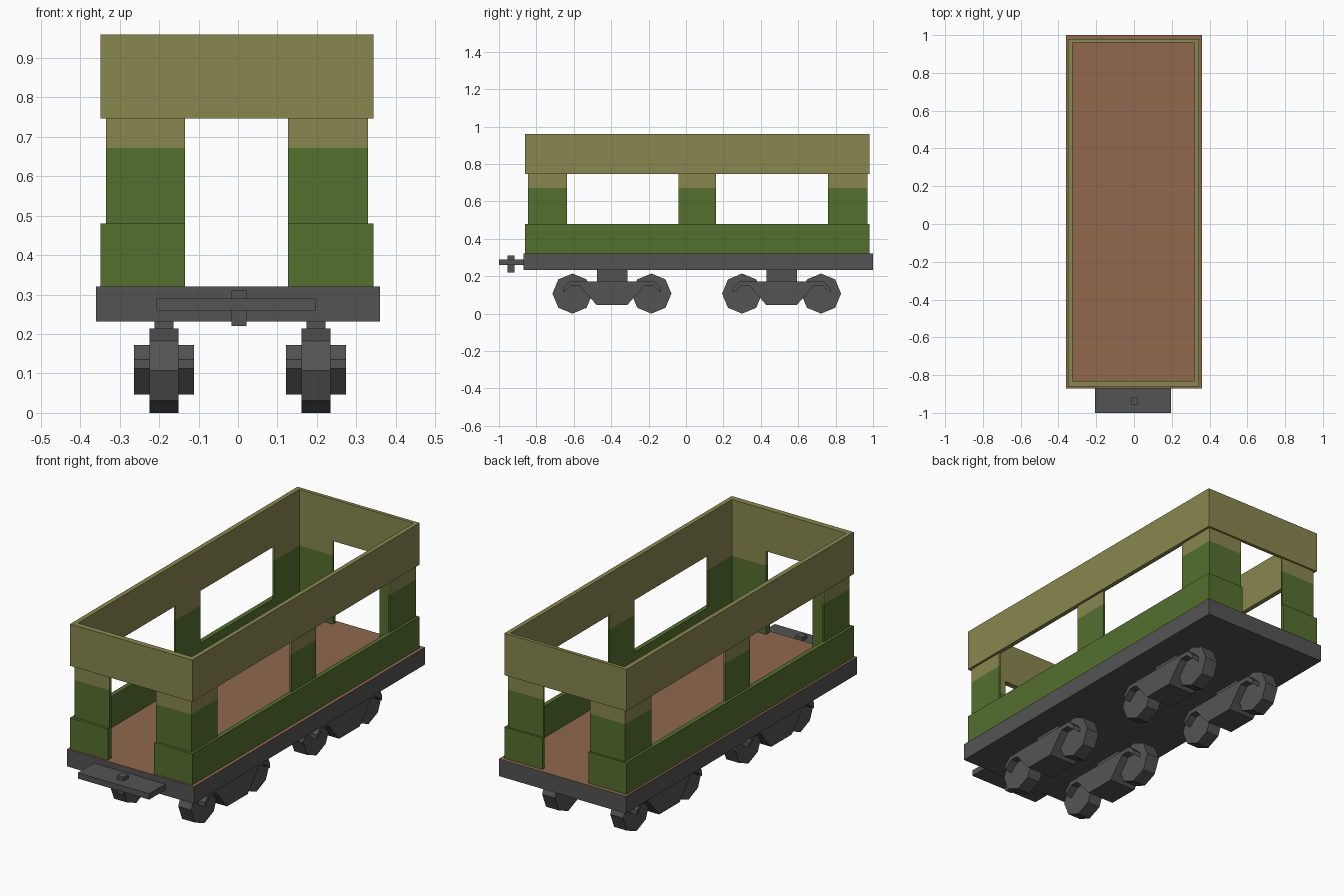
import bpy, bmesh, math
from mathutils import Matrix

if "Cube" in bpy.data.objects:
    bpy.data.objects.remove(bpy.data.objects["Cube"])


def material(name, rgb):
    m = bpy.data.materials.new(name)
    m.diffuse_color = (*rgb, 1)
    m.use_nodes = True
    m.node_tree.nodes["Principled BSDF"].inputs["Base Color"].default_value = m.diffuse_color
    return m


GREY = material("dark grey", (0.088, 0.088, 0.088))
BROWN = material("floor brown", (0.28, 0.14, 0.076))
GREEN = material("leaf green", (0.09, 0.16, 0.028))
OLIVE = material("olive", (0.25, 0.243, 0.08))


def finish(bm, name, *mats):
    bmesh.ops.recalc_face_normals(bm, faces=bm.faces)
    me = bpy.data.meshes.new(name)
    bm.to_mesh(me)
    bm.free()
    for m in mats:
        me.materials.append(m)
    ob = bpy.data.objects.new(name, me)
    bpy.context.collection.objects.link(ob)
    return ob


def boxes(name, spans, *mats):
    """One object from boxes given as (x0, x1, y0, y1, z0, z1)."""
    bm = bmesh.new()
    for x0, x1, y0, y1, z0, z1 in spans:
        mat = (Matrix.Translation(((x0 + x1) / 2, (y0 + y1) / 2, (z0 + z1) / 2))
               @ Matrix.Diagonal((x1 - x0, y1 - y0, z1 - z0, 1)))
        bmesh.ops.create_cube(bm, size=1, matrix=mat)
    return finish(bm, name, *mats)


# chassis with brown deck on top
chassis = boxes("chassis", [(-0.36, 0.36, -0.87, 1.0, 0.232, 0.32)], GREY, BROWN)
for p in chassis.data.polygons:
    p.material_index = 1 if p.normal.z > 0.5 else 0

# front coupler plate and pin
boxes("coupler_plate", [(-0.207, 0.197, -1.0, -0.87, 0.26, 0.29)], GREY)
boxes("coupler_pin", [(-0.016, 0.021, -0.955, -0.918, 0.22, 0.31)], GREY)

# body shell: inner faces are flush, outer faces step per layer
IX0, IX1, IY0, IY1 = -0.325, 0.32, -0.83, 0.962
DOOR = (-0.135, 0.127)


def wall_ring(name, mat, outer, z0, z1, side_spans, door=True):
    x0, x1, y0, y1 = outer
    out = []
    for a, b in side_spans:
        out += [(x0, IX0, a, b, z0, z1), (IX1, x1, a, b, z0, z1)]
    ends = [(IX0, DOOR[0]), (DOOR[1], IX1)] if door else [(IX0, IX1)]
    for a, b in ends:
        out += [(a, b, y0, IY0, z0, z1), (a, b, IY1, y1, z0, z1)]
    boxes(name, out, mat)


wide = (-0.349, 0.343, -0.86, 0.98)
narrow = (-0.335, 0.33, -0.846, 0.97)
posts = [(-0.846, -0.637), (-0.04, 0.16), (0.758, 0.97)]
wall_ring("lower_walls", GREEN, wide, 0.32, 0.48, [(-0.86, 0.98)])
wall_ring("window_posts", GREEN, narrow, 0.48, 0.672, posts)
wall_ring("window_post_tops", OLIVE, narrow, 0.672, 0.746, posts)
wall_ring("upper_band", OLIVE, wide, 0.746, 0.96, [(-0.86, 0.98)], door=False)

# bogies: half profile of the side frame (y offset, z), mirrored
half = [(0.083, 0.047), (0.172, 0.15), (0.215, 0.15), (0.262, 0.112),
        (0.262, 0.136), (0.225, 0.172)]
profile = half + [(-y, z) for y, z in reversed(half)]

for side, cx in (("left", -0.188), ("right", 0.198)):
    for end, cy in (("front", -0.396), ("rear", 0.511)):
        tag = f"{end}_{side}"
        bm = bmesh.new()
        face = bm.faces.new([bm.verts.new((cx - 0.076, cy + y, z)) for y, z in profile])
        ext = bmesh.ops.extrude_face_region(bm, geom=[face])
        bmesh.ops.translate(bm, vec=(0.152, 0, 0),
                            verts=[v for v in ext["geom"] if isinstance(v, bmesh.types.BMVert)])
        finish(bm, f"bogie_frame_{tag}", GREY)
        boxes(f"bogie_mount_{tag}",
              [(cx - 0.024, cx + 0.024, cy - 0.081, cy + 0.083, 0.165, 0.235)], GREY)
        # eight-sided wheels with a corner pointing down
        bm = bmesh.new()
        for dy in (-0.211, 0.211):
            bmesh.ops.create_cone(
                bm, cap_ends=True, segments=8, radius1=0.107, radius2=0.107, depth=0.073,
                matrix=Matrix.Translation((cx, cy + dy, 0.107)) @ Matrix.Rotation(math.pi / 2, 4, 'Y'))
        finish(bm, f"wheels_{tag}", GREY)
